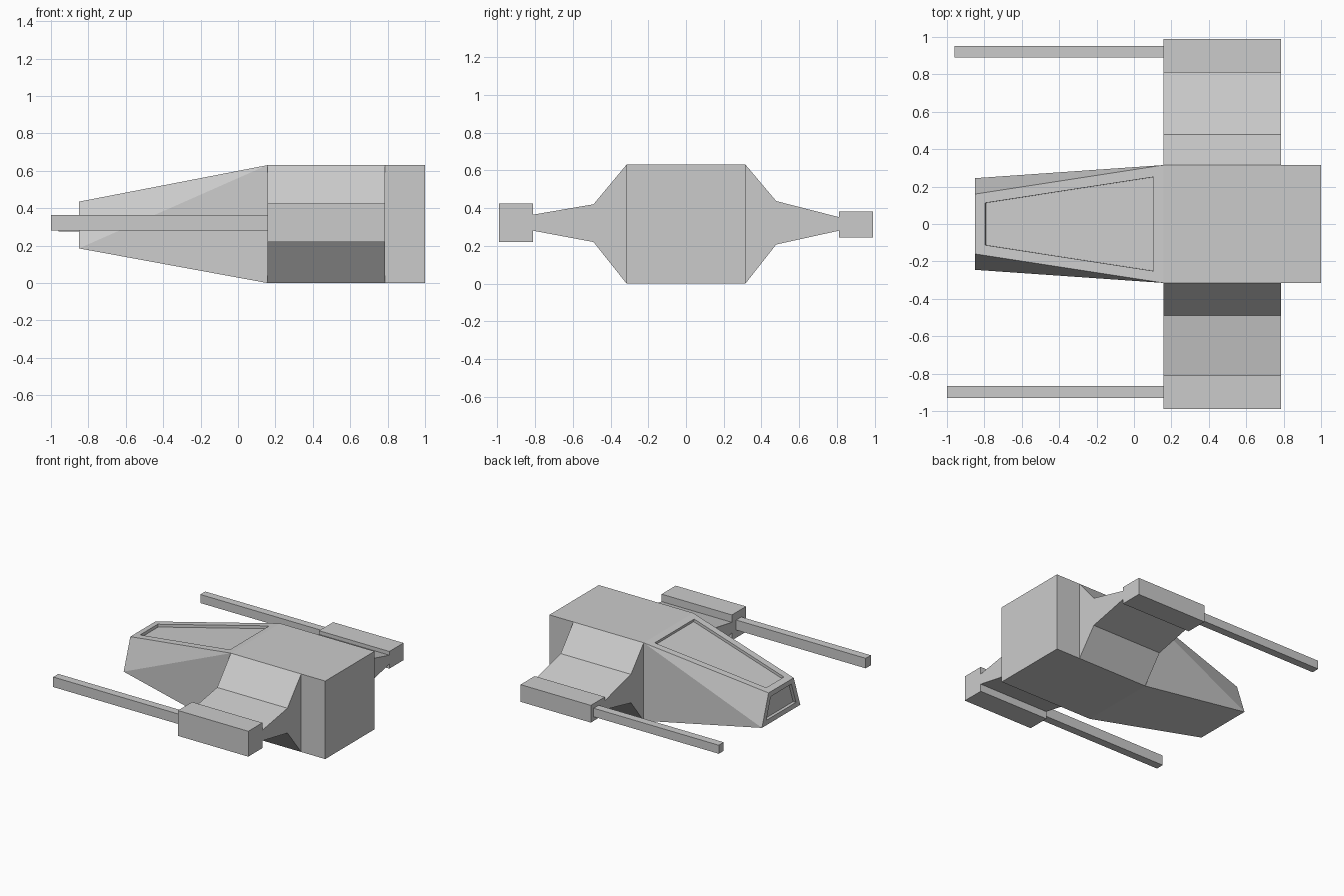
import bpy
import bmesh
from math import radians
from mathutils import Vector

if "Cube" in bpy.data.objects:
    bpy.data.objects.remove(bpy.data.objects["Cube"])


def finish(bm, name):
    bmesh.ops.recalc_face_normals(bm, faces=bm.faces[:])
    mesh = bpy.data.meshes.new(name)
    bm.to_mesh(mesh)
    bm.free()
    obj = bpy.data.objects.new(name, mesh)
    bpy.context.collection.objects.link(obj)
    return obj


def prism(name, profile, x0, x1):
    """Extrude a (y, z) profile along x."""
    bm = bmesh.new()
    face = bm.faces.new([bm.verts.new((x0, y, z)) for y, z in profile])
    new = bmesh.ops.extrude_face_region(bm, geom=[face])["geom"]
    verts = [g for g in new if isinstance(g, bmesh.types.BMVert)]
    bmesh.ops.translate(bm, verts=verts, vec=(x1 - x0, 0, 0))
    return finish(bm, name)


def recess(bm, direction, margin, depth):
    """Cut a framed window into the face that looks most along direction."""
    bm.normal_update()
    face = max(bm.faces, key=lambda f: f.normal.dot(direction))
    bmesh.ops.inset_individual(bm, faces=[face], thickness=margin, use_even_offset=True)
    bmesh.ops.inset_individual(bm, faces=[face], thickness=0.0, depth=-depth)


# Hull: square block with a tapering nose
NOSE, FRONT, REAR = -0.85, 0.157, 1.0
sections = [
    (NOSE, 0.245, 0.185), (NOSE, 0.16, 0.435),
    (FRONT, 0.315, 0.0), (FRONT, 0.315, 0.63),
    (REAR, 0.315, 0.0), (REAR, 0.315, 0.63),
]
bm = bmesh.new()
for x, half, z in sections:
    for side in (-1, 1):
        bm.verts.new((x, side * half, z))
bmesh.ops.convex_hull(bm, input=bm.verts[:])
bmesh.ops.dissolve_limit(bm, angle_limit=radians(1),
                         verts=bm.verts[:], edges=bm.edges[:])
bmesh.ops.recalc_face_normals(bm, faces=bm.faces[:])

# Canopy window on the sloping nose top, and the nose window
recess(bm, Vector((-0.19, 0, 0.98)), 0.055, 0.022)
recess(bm, Vector((-1, 0, 0)), 0.04, 0.025)
finish(bm, "hull")

# Wings with end pods; the two sides differ slightly
# side, knee y, knee z top/bottom, tip z top/bottom, pod z top/bottom
wings = [
    ("left", -1, 0.49, (0.42, 0.22), (0.365, 0.28), (0.425, 0.22)),
    ("right", 1, 0.478, (0.437, 0.207), (0.352, 0.28), (0.382, 0.243)),
]
for name, side, knee_y, knee, tip, pod in wings:
    upper = [(0.315, 0.63), (knee_y, knee[0]), (0.81, tip[0]), (0.81, pod[0]), (0.99, pod[0])]
    lower = [(0.99, pod[1]), (0.81, pod[1]), (0.81, tip[1]), (knee_y, knee[1]), (0.315, 0.0)]
    prism(name + "_wing", [(side * y, z) for y, z in upper + lower], FRONT, 0.785)

# Long square barrels ahead of the pods
for name, y0, y1, z0, z1, tip_x in [
    ("left_barrel", -0.93, -0.865, 0.282, 0.363, -1.0),
    ("right_barrel", 0.89, 0.953, 0.276, 0.345, -0.96),
]:
    prism(name, [(y0, z0), (y1, z0), (y1, z1), (y0, z1)], tip_x, FRONT)
